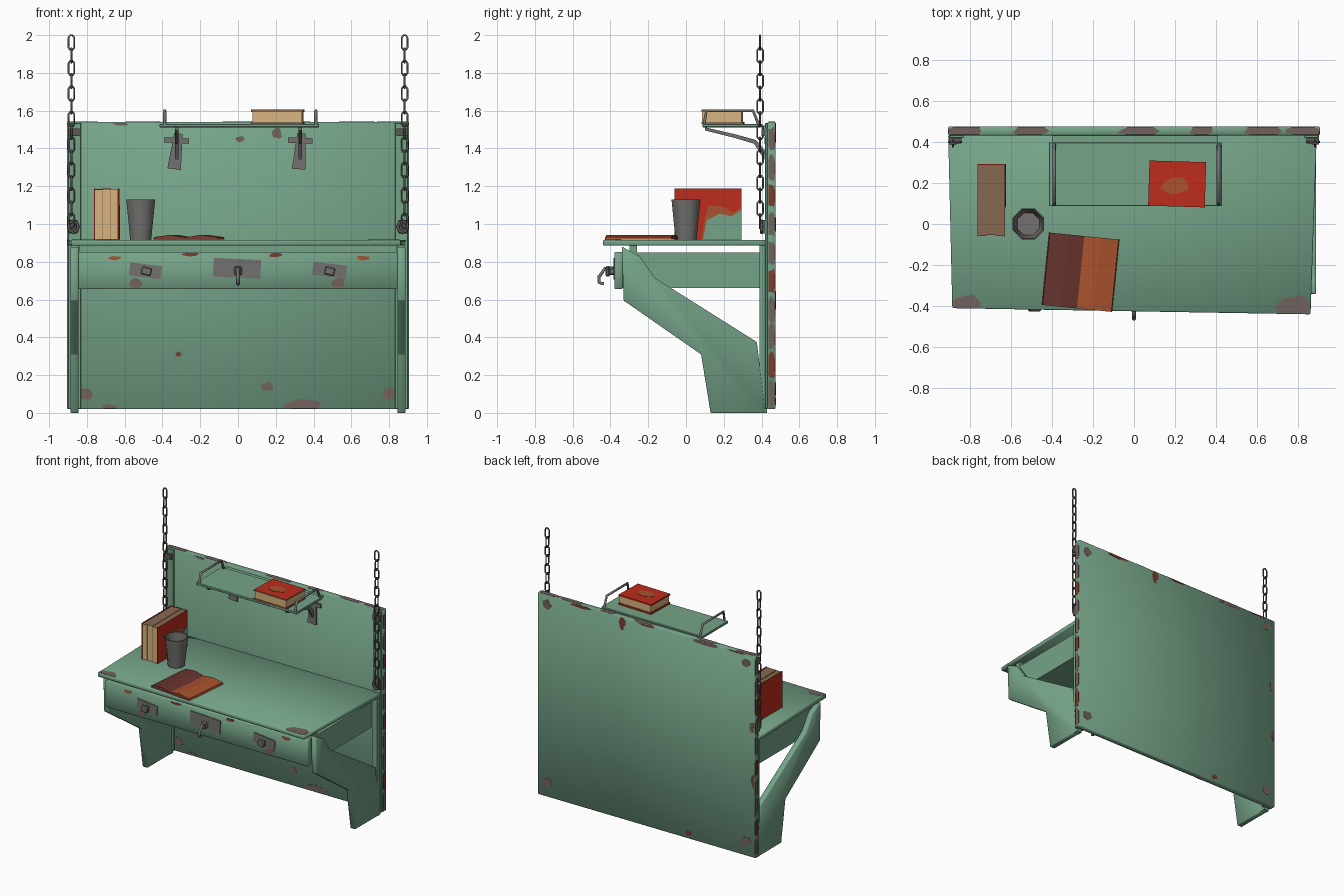
import bpy, bmesh, math, random
from mathutils import Vector

if "Cube" in bpy.data.objects:
    bpy.data.objects.remove(bpy.data.objects["Cube"])

random.seed(4)


def mat(name, r, g, b):
    lin = [((c / 255 + 0.055) / 1.055) ** 2.4 for c in (r, g, b)]
    m = bpy.data.materials.new(name)
    m.diffuse_color = (*lin, 1)
    m.use_nodes = True
    m.node_tree.nodes["Principled BSDF"].inputs["Base Color"].default_value = m.diffuse_color
    return m


GREEN = mat("green paint", 118, 164, 137)
CHIP = mat("bare metal chip", 114, 98, 93)
RUST = mat("rust", 122, 60, 46)
RED = mat("red cover", 188, 44, 28)
ORANGE = mat("worn orange", 168, 82, 46)
TAN = mat("paper", 216, 180, 128)
BROWN = mat("aged paper", 134, 104, 80)
MAROON = mat("maroon leather", 104, 52, 46)
METAL = mat("grey metal", 114, 113, 110)
IRON = mat("dark iron", 92, 88, 84)


def prism(name, pts, axis, a, b, m, bevel=0, loc=(0, 0, 0), rot=(0, 0, 0)):
    """Extrude a 2D outline along an axis from a to b."""
    place = {'x': lambda p, t: (t, p[0], p[1]),
             'y': lambda p, t: (p[0], t, p[1]),
             'z': lambda p, t: (p[0], p[1], t)}[axis]
    bm = bmesh.new()
    lo = [bm.verts.new(place(p, a)) for p in pts]
    hi = [bm.verts.new(place(p, b)) for p in pts]
    bm.faces.new(lo)
    bm.faces.new(hi)
    n = len(pts)
    for i in range(n):
        bm.faces.new((lo[i], lo[(i + 1) % n], hi[(i + 1) % n], hi[i]))
    bmesh.ops.recalc_face_normals(bm, faces=bm.faces)
    if bevel:
        bmesh.ops.bevel(bm, geom=bm.edges[:], offset=bevel, segments=1, affect='EDGES')
    me = bpy.data.meshes.new(name)
    bm.to_mesh(me)
    bm.free()
    me.materials.append(m)
    ob = bpy.data.objects.new(name, me)
    bpy.context.collection.objects.link(ob)
    ob.location, ob.rotation_euler = loc, rot
    return ob


def box(name, x, y, z, m, bevel=0, **kw):
    rect = [(x[0], y[0]), (x[1], y[0]), (x[1], y[1]), (x[0], y[1])]
    return prism(name, rect, 'z', z[0], z[1], m, bevel, **kw)


def two_tone(ob, m, rule):
    """Give a second colour to the faces whose normal passes the rule."""
    ob.data.materials.append(m)
    for p in ob.data.polygons:
        p.material_index = int(rule(p.normal))


def tubes(name, paths, r, m, cyclic=False):
    cu = bpy.data.curves.new(name, 'CURVE')
    cu.dimensions, cu.bevel_depth, cu.bevel_resolution = '3D', r, 1
    cu.use_fill_caps = True
    for path in paths:
        s = cu.splines.new('POLY')
        s.points.add(len(path) - 1)
        for p, co in zip(s.points, path):
            p.co = (*co, 1)
        s.use_cyclic_u = cyclic
    cu.materials.append(m)
    ob = bpy.data.objects.new(name, cu)
    bpy.context.collection.objects.link(ob)
    bpy.ops.object.select_all(action='DESELECT')
    ob.select_set(True)
    bpy.context.view_layer.objects.active = ob
    bpy.ops.object.convert(target='MESH')


def chip(axis, t, u, v, ru, rv, m, ulim=(-9, 9), vlim=(-9, 9)):
    """Thin ragged patch of worn paint, kept inside the given limits."""
    pts = []
    for i in range(11):
        a, k = i * math.tau / 11, random.uniform(0.75, 1.15)
        pts.append((min(max(u + ru * k * math.cos(a), ulim[0]), ulim[1]),
                    min(max(v + rv * k * math.sin(a), vlim[0]), vlim[1])))
    prism("paint_chip", pts, axis, t - 0.0015, t + 0.0015, m)


# Back panel and edge strips
smooth = [box("back_panel", (-.905, .905), (.432, .474), (.02, 1.54), GREEN, .004)]
for s in (-1, 1):
    box("panel_edge_strip", sorted((s * .83, s * .9)), (.418, .433), (.02, 1.535), GREEN, .003)
    box("lower_post", sorted((s * .845, s * .885)), (.39, .43), (0, .885), GREEN)

# Desk top, slightly crooked
DESK = [(-.885, -.41), (.86, -.44), (.89, .433), (-.905, .433)]
smooth.append(prism("desk_top", DESK, 'z', .885, .916, GREEN, .005))
# Drawer box with a front board
box("drawer_box", (-.84, .84), (-.34, .42), (.66, .85), GREEN)
smooth.append(box("drawer_front", (-.845, .845), (-.378, -.335), (.655, .853), GREEN, .005))
box("under_rail", (-.84, .84), (-.3, -.26), (.85, .886), GREEN)

# Angled side legs
LEG = [(-.34, .88), (-.245, .83), (-.165, .715), (.375, .375), (.42, 0),
       (.13, 0), (.08, .31), (-.33, .595)]
for s in (-1, 1):
    smooth.append(prism("side_leg", LEG, 'x', s * .845, s * .887, GREEN, .004))

# Drawer plates, knobs and hook
for x, z, w, h, tilt in ((-.49, .752, .17, .07, .12), (-.005, .765, .25, .1, .05), (.485, .755, .18, .07, .12)):
    box("handle_plate", (-w / 2, w / 2), (-.004, .004), (-h / 2, h / 2), METAL,
        loc=(x, -.381, z), rot=(0, tilt, 0))
for x in (-.485, .485):
    box("drawer_knob_stem", (x - .012, x + .012), (-.41, -.38), (.738, .762), METAL)
    box("drawer_knob", (-.028, .028), (-.012, .012), (-.022, .022), METAL, .006,
        loc=(x, -.415, .75), rot=(0, .25, 0))
box("hook_base", (-.02, .02), (-.42, -.38), (.73, .775), METAL, .006)
tubes("drawer_hook", [[(0, -.40, .755), (0, -.43, .765), (0, -.445, .74), (0, -.462, .72),
                       (0, -.46, .69), (0, -.435, .683)]], .010, METAL)

# Wall shelf, end rails and brackets
box("wall_shelf", (-.415, .428), (.088, .398), (1.512, 1.53), GREEN, .003)
box("shelf_back_lip", (-.40, .41), (.398, .433), (1.512, 1.522), GREEN)
for x in (-.388, .412):
    tubes("shelf_rail", [[(x, .095, 1.525), (x, .108, 1.6), (x, .355, 1.6), (x, .385, 1.525)]], .009, METAL)
for x, t in ((-.325, .12), (.33, .08)):
    box("bracket_crossbar", (-.065, .065), (-.008, .008), (-.014, .014), METAL,
        loc=(x, .424, 1.442), rot=(0, t / 2, 0))
    prism("bracket_plate", [(-.022, .08), (.022, .08), (.036, -.11), (-.036, -.11)], 'y', -.007, .007,
          METAL, loc=(x, .424, 1.4), rot=(0, t, 0))
    prism("bracket_arm", [(.10, 1.512), (.10, 1.495), (.26, 1.455), (.36, 1.425), (.415, 1.34),
                          (.418, 1.39), (.37, 1.445), (.26, 1.475)], 'x', x - .009, x + .009, METAL)

# Hanging chains: alternating links, end ring and clamp
for s in (-1, 1):
    links = []
    for i in range(15):
        c = Vector((s * .882, .392, 1.96 - i * .0675))
        path = []
        for k in range(8):
            a = (k + .5) * math.tau / 8
            w, h = .0165 * math.cos(a), .022 * math.sin(a) + (.018 if math.sin(a) > 0 else -.018)
            path.append(c + (Vector((w, 0, h)) if i % 2 == 0 else Vector((0, w, h))))
        links.append(path)
    tubes("chain", links, .0055, IRON, True)
    ring = [(s * .872 + .026 * math.cos(k * math.tau / 8), .40, .985 + .03 * math.sin(k * math.tau / 8))
            for k in range(8)]
    tubes("chain_ring", [ring], .009, IRON, True)
    box("chain_clamp", sorted((s * .84, s * .9)), (.40, .42), (1.465, 1.505), IRON)
    box("ring_plate", sorted((s * .85, s * .9)), (.405, .42), (.95, 1.02), IRON)

# Standing row of books: pages face forward, spines at the back
for i, h in enumerate((.266, .27, .268)):
    x0, y0 = -.757 + i * .042, -.058 + .004 * (i % 2)
    two_tone(box("standing_pages", (x0, x0 + .039), (y0, .287), (.918, .916 + h), TAN), BROWN, lambda n: n.z > .5)
    if i:
        box("page_divider", (x0 - .003, x0), (y0 + .002, .287), (.918, .914 + h), BROWN)
    box("standing_spine", (x0 - .004, x0 + .042), (.287, .293), (.916, .918 + h), RED)
for x in (-.762, -.633):
    two_tone(box("standing_cover", (x, x + .005), (-.06, .293), (.916, 1.188), RED), BROWN, lambda n: n.z > .5)
X = -.628
prism("cover_wear_edge", [(.08, .917), (.292, .917), (.292, 1.09), (.25, 1.06), (.2, 1.09), (.12, 1.1), (.1, 1.03)],
      'x', X, X + .002, ORANGE)
prism("cover_wear_paint", [(.09, .917), (.292, .917), (.292, 1.075), (.24, 1.04), (.18, 1.055), (.11, 1.02)],
      'x', X + .002, X + .004, GREEN)

# Tapered cup with a hollow inside
bm = bmesh.new()
rings = []
for r, z in ((.060, .916), (.083, 1.13), (.077, 1.13), (.058, .932)):
    rings.append([bm.verts.new((-.515 + r * math.cos((k + .5) * math.tau / 8),
                                r * math.sin((k + .5) * math.tau / 8), z)) for k in range(8)])
for a, b in zip(rings, rings[1:]):
    for k in range(8):
        bm.faces.new((a[k], a[(k + 1) % 8], b[(k + 1) % 8], b[k]))
bm.faces.new(rings[0])
bm.faces.new(rings[-1])
bmesh.ops.recalc_face_normals(bm, faces=bm.faces)
me = bpy.data.meshes.new("cup")
bm.to_mesh(me)
bm.free()
me.materials.append(METAL)
cup = bpy.data.objects.new("cup", me)
bpy.context.collection.objects.link(cup)
smooth.append(cup)

# Open notebook lying on the desk
for s, m in ((-1, MAROON), (1, ORANGE)):
    half = [(s * u, w) for u, w in ((0, 0), (.172, 0), (.168, .014), (.08, .026), (0, .012))]
    two_tone(prism("open_notebook_half", half, 'y', -.177, .177, m, loc=(-.26, -.235, .917), rot=(0, 0, -.1)),
             RUST, lambda n: abs(n.y) > .9)

# Book on the shelf: red faces, worn brown cover edges
kw = dict(loc=(.21, .195, 1.53), rot=(0, 0, -.03))
for z in (0, .064):
    two_tone(box("shelf_book_cover", (-.138, .138), (-.11, .11), (z, z + .011), RED, **kw),
             BROWN, lambda n: n.y < -.5 or n.x > .5)
box("shelf_book_pages", (-.13, .133), (-.106, .104), (.011, .064), TAN, **kw)
chip('z', 1.606, .205, .19, .07, .045, ORANGE)

# Worn paint: panel front and back
PX, PZ = (-.9, .9), (.024, 1.536)
for x, z, r, q, m in ((-.8, .1, .035, .035, CHIP), (.8, .1, .035, .035, CHIP), (-.315, .31, .015, .014, RUST),
                      (.155, .14, .035, .025, CHIP), (.35, .04, .11, .035, CHIP), (.205, 1.48, .03, .03, CHIP),
                      (.01, 1.45, .022, .016, CHIP), (-.62, 1.53, .04, .012, CHIP), (-.68, .03, .05, .015, CHIP)):
    chip('y', .432, x, z, r, q, m, PX, PZ)
for x, z, r, q, m in ((.83, 1.47, .04, .035, CHIP), (-.83, 1.47, .04, .035, CHIP), (.83, .13, .04, .035, CHIP),
                      (-.83, .13, .04, .035, CHIP), (.2, 1.5, .025, .05, RUST), (-.5, 1.53, .12, .018, CHIP),
                      (.55, 1.53, .09, .014, RUST), (-.35, .06, .025, .02, RUST), (-.89, .6, .015, .05, RUST),
                      (-.88, 1.0, .02, .04, CHIP), (.0, 1.535, .08, .012, RUST), (-.75, 1.535, .07, .01, RUST)):
    chip('y', .474, x, z, r, q, m, PX, PZ)
# Worn paint: panel top and side edges
for x, r in ((-.83, .09), (-.5, .09), (.02, .1), (.33, .06), (.62, .09), (.83, .09)):
    chip('z', 1.54, x, .453, r, .035, CHIP, PX, (.436, .47))
for s in (-1, 1):
    for i in range(10):
        chip('x', s * .905, .453, .1 + i * .15, .035, .07, RUST if i % 3 == 1 else CHIP, (.436, .47), PZ)
# Worn paint: desk corners and drawer front
chip('z', .916, -.82, -.385, .075, .04, CHIP, (-.88, 9), (-.405, 9))
chip('z', .916, .77, -.40, .09, .055, CHIP, (-9, .855), (-.432, 9))
for x, z, r, q, m in ((-.655, .82, .035, .012, ORANGE), (.66, .82, .035, .012, ORANGE), (-.54, .685, .04, .03, CHIP),
                      (.53, .69, .04, .025, CHIP), (.2, .835, .04, .012, RUST), (-.25, .84, .05, .01, RUST)):
    chip('y', -.378, x, z, r, q, m, (-.83, .83), (.662, .846))

# Soft shading on the large painted parts and the cup
bpy.ops.object.select_all(action='DESELECT')
for ob in smooth:
    ob.select_set(True)
bpy.context.view_layer.objects.active = cup
bpy.ops.object.shade_smooth_by_angle(angle=math.radians(50))
